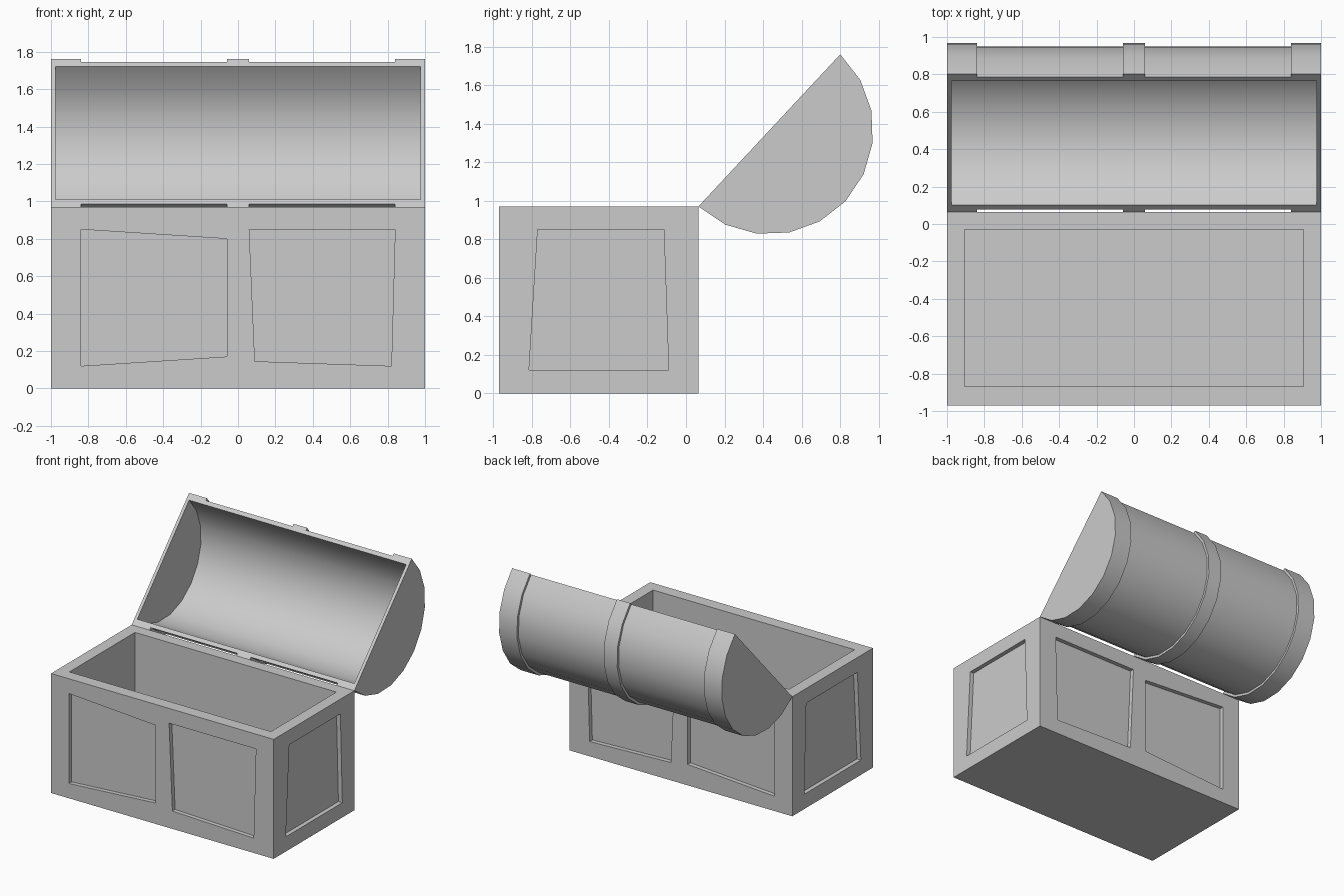
import bpy, bmesh
from math import cos, sin, pi, radians
from mathutils import Vector

if "Cube" in bpy.data.objects:
    bpy.data.objects.remove(bpy.data.objects["Cube"])


def make_object(name, bm):
    bmesh.ops.recalc_face_normals(bm, faces=bm.faces[:])
    mesh = bpy.data.meshes.new(name)
    bm.to_mesh(mesh)
    bm.free()
    obj = bpy.data.objects.new(name, mesh)
    bpy.context.collection.objects.link(obj)
    return obj


def add_prism(bm, base, offset):
    """Solid made by pushing a flat outline along an offset."""
    a = [bm.verts.new(p) for p in base]
    b = [bm.verts.new(Vector(p) + Vector(offset)) for p in base]
    bm.faces.new(a)
    bm.faces.new(b)
    for i in range(len(a)):
        j = (i + 1) % len(a)
        bm.faces.new((a[i], a[j], b[j], b[i]))


def rect(x, y0, y1, z):
    return [(-x, y0, z), (x, y0, z), (x, y1, z), (-x, y1, z)]


Y_FRONT, Y_BACK, HEIGHT = -0.97, 0.065, 0.97
DEPTH, OVER = 0.035, 0.05

# Chest box
bm = bmesh.new()
add_prism(bm, rect(1, Y_FRONT, Y_BACK, 0), (0, 0, HEIGHT))
chest_box = make_object("chest_box", bm)

# Cutter: inner cavity and the crooked recessed panels on all four sides
bm = bmesh.new()
add_prism(bm, rect(0.905, -0.87, -0.03, 0.1), (0, 0, 1))
long_panels = [
    [(-0.84, 0.85), (-0.06, 0.80), (-0.06, 0.17), (-0.84, 0.12)],
    [(0.06, 0.85), (0.84, 0.85), (0.82, 0.12), (0.09, 0.145)],
]
end_panel = [(-0.77, 0.85), (-0.115, 0.85), (-0.09, 0.12), (-0.815, 0.12)]
for y, s in ((Y_FRONT, 1), (Y_BACK, -1)):
    for panel in long_panels:
        add_prism(bm, [(x, y - s * OVER, z) for x, z in panel], (0, s * (OVER + DEPTH), 0))
for s in (1, -1):
    add_prism(bm, [(s * (1 + OVER), y, z) for y, z in end_panel], (-s * (OVER + DEPTH), 0, 0))
cutter = make_object("box_cutter", bm)
cutter.hide_render = True
cutter.hide_set(True)

cut = chest_box.modifiers.new("recesses", "BOOLEAN")
cut.operation = "DIFFERENCE"
cut.solver = "EXACT"
cut.object = cutter

# Lid: hollow wall section with three raised bands, swept through a half turn
BAND, BODY, INNER, SIDES = 0.54, 0.52, 0.487, 10
half = [(0.06, BAND), (0.06, BODY), (0.84, BODY), (0.84, BAND), (1, BAND), (1, 0),
        (0.975, 0), (0.975, INNER)]
section = half + [(-x, r) for x, r in reversed(half)]
cy, cz, start = 0.4325, 1.365, radians(227)
bm = bmesh.new()
rings = []
for i in range(SIDES + 1):
    a = start + pi * i / SIDES
    rings.append([bm.verts.new((x, cy + r * cos(a), cz + r * sin(a))) for x, r in section])
n = len(section)
for r0, r1 in zip(rings, rings[1:]):
    for i in range(n):
        j = (i + 1) % n
        if section[i][1] or section[j][1]:
            bm.faces.new((r0[i], r0[j], r1[j], r1[i]))
bm.faces.new(rings[0])
bm.faces.new(rings[-1])
bmesh.ops.remove_doubles(bm, verts=bm.verts[:], dist=1e-4)
lid = make_object("lid", bm)

# Smooth curve, sharp rims
bpy.ops.object.select_all(action="DESELECT")
lid.select_set(True)
bpy.context.view_layer.objects.active = lid
bpy.ops.object.shade_smooth_by_angle(angle=radians(30))
